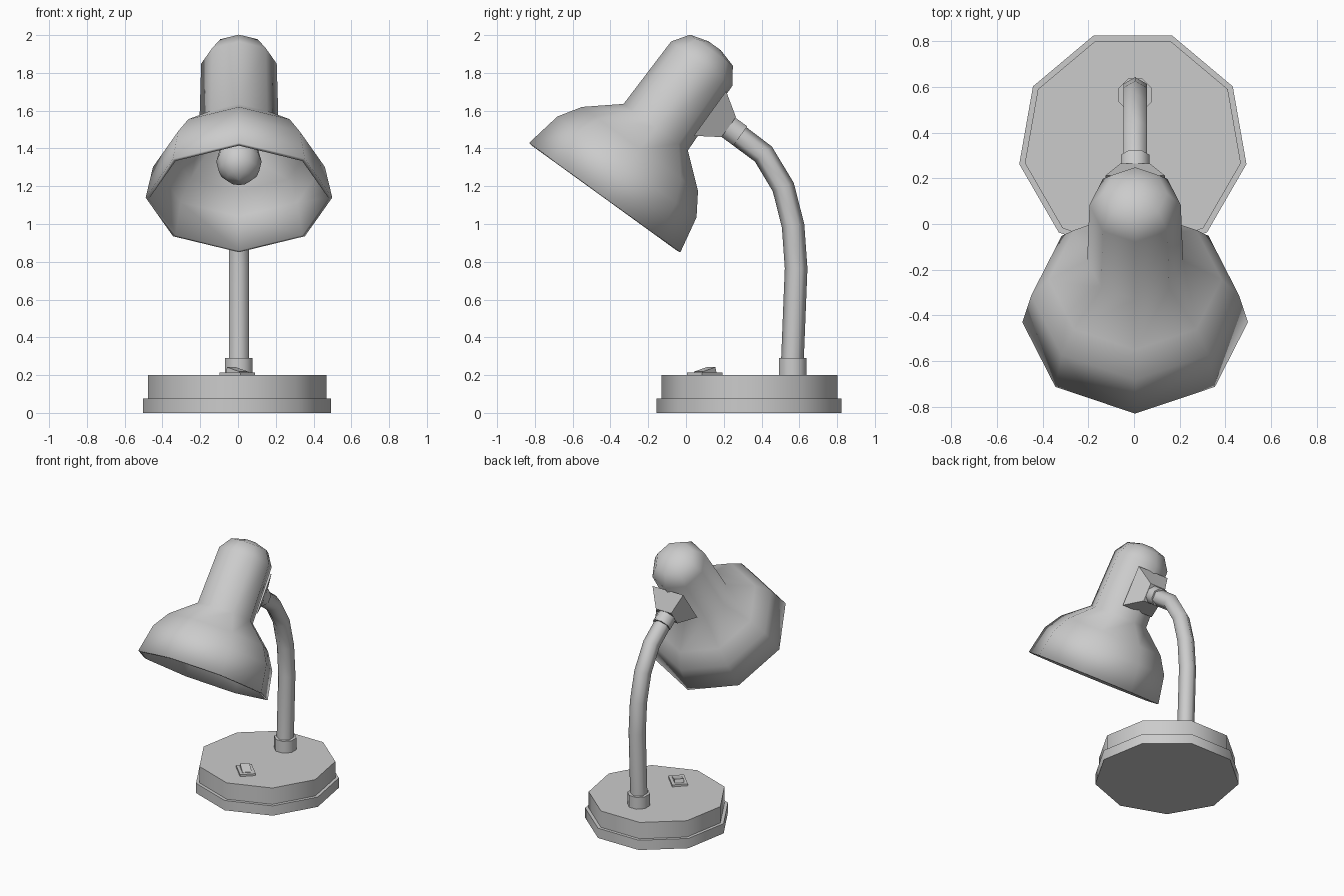
import bpy, bmesh
from math import sin, cos, pi, radians
from mathutils import Matrix, Vector

if "Cube" in bpy.data.objects:
    bpy.data.objects.remove(bpy.data.objects["Cube"])


def finish(name, bm, matrix=Matrix(), angle=50):
    bmesh.ops.remove_doubles(bm, verts=bm.verts, dist=1e-5)
    bmesh.ops.recalc_face_normals(bm, faces=bm.faces)
    me = bpy.data.meshes.new(name)
    bm.to_mesh(me)
    bm.free()
    ob = bpy.data.objects.new(name, me)
    ob.matrix_world = matrix
    bpy.context.collection.objects.link(ob)
    bpy.ops.object.select_all(action='DESELECT')
    ob.select_set(True)
    bpy.context.view_layer.objects.active = ob
    bpy.ops.object.shade_smooth_by_angle(angle=radians(angle))
    return ob


def skin(bm, rings):
    for a, b in zip(rings, rings[1:]):
        for i in range(len(a)):
            j = (i + 1) % len(a)
            bm.faces.new((a[i], a[j], b[j], b[i]))


def lathe(name, profile, sides, matrix=Matrix(), start=-pi / 2, caps=True, angle=50):
    """Spin (radius, height) points around local z."""
    bm = bmesh.new()
    rings = [[bm.verts.new((r * cos(start + 2 * pi * i / sides),
                            r * sin(start + 2 * pi * i / sides), z))
              for i in range(sides)] for r, z in profile]
    skin(bm, rings)
    if caps:
        bm.faces.new(rings[0])
        bm.faces.new(rings[-1])
    return finish(name, bm, matrix, angle)


def hull(name, points, matrix):
    bm = bmesh.new()
    for p in points:
        bm.verts.new(p)
    bmesh.ops.convex_hull(bm, input=bm.verts)
    bmesh.ops.dissolve_limit(bm, angle_limit=0.01, verts=bm.verts, edges=bm.edges)
    return finish(name, bm, matrix, 20)


# Nine-sided stepped base
lathe("base", [(0.505, 0), (0.505, 0.075), (0.48, 0.075), (0.48, 0.2)], 9,
      Matrix.Translation((-0.005, 0.35, 0)), angle=45)

# Tilted frame of the lamp head: local z runs from the rim to the cap
head = Matrix.Translation((0.005, -0.43, 1.14)) @ Matrix.Rotation(radians(-35.9), 4, 'X')

# Eight-sided shade with neck and domed cap, open at the rim
shade = lathe("shade", [(0.494, 0), (0.455, 0.2), (0.379, 0.318), (0.21, 0.46),
                        (0.2, 0.875), (0.14, 0.963), (0.04, 0.992)], 8, head, caps=False)
bm = bmesh.new()
bm.from_mesh(shade.data)
top = [e for e in bm.edges if e.is_boundary and e.verts[0].co.z > 0.9]
bmesh.ops.contextual_create(bm, geom=top)
for f in bm.faces:
    f.smooth = True
bm.to_mesh(shade.data)
bm.free()
wall = shade.modifiers.new("wall", 'SOLIDIFY')
wall.thickness = 0.02
wall.offset = -1

# Bulb and its stem inside the shade
lathe("bulb", [(0.002, 0.11), (0.065, 0.128), (0.108, 0.175), (0.12, 0.235),
               (0.105, 0.3), (0.065, 0.37), (0.055, 0.5)], 12, head)

# Tapered bracket behind the neck
hull("bracket", [(sx * w, y, 0.687 + st * h)
                 for w, y, h in ((0.13, 0.19, 0.146), (0.065, 0.313, 0.065))
                 for sx in (-1, 1) for st in (-1, 1)], head)

# Joint collar between bracket and arm
lathe("joint_collar", [(0.068, 0), (0.068, 0.085)], 8,
      head @ Matrix.Translation((0, 0.305, 0.685)) @ Matrix.Rotation(-pi / 2, 4, 'X'),
      start=pi / 8)

# Curved six-sided arm swept in the y-z plane
path = [Vector((0, y, z)) for y, z in ((0.56, 0.19), (0.583, 0.765), (0.567, 0.99),
        (0.515, 1.195), (0.41, 1.37), (0.25, 1.49))]
bm = bmesh.new()
rings = []
for i, p in enumerate(path):
    t = (path[min(i + 1, len(path) - 1)] - path[max(i - 1, 0)]).normalized()
    n = Vector((0, t.z, -t.y))
    rings.append([bm.verts.new(p + 0.06 * (cos(k * pi / 3) * n
                  + sin(k * pi / 3) * Vector((1, 0, 0)))) for k in range(6)])
skin(bm, rings)
bm.faces.new(rings[0])
bm.faces.new(rings[-1])
finish("arm", bm, Matrix.Translation((0.005, 0, 0)), 65)

# Collar where the arm enters the base
lathe("base_collar", [(0.079, 0.19), (0.079, 0.29)], 8,
      Matrix.Translation((0.005, 0.565, 0)), start=pi / 8)

# Switch plate and rocker, turned 45 degrees on the base
turn = Matrix.Translation((-0.003, 0.1, 0.2)) @ Matrix.Rotation(pi / 4, 4, 'Z')
hull("switch_plate", [(x, y, z) for x in (-0.055, 0.055) for y in (-0.078, 0.078)
                      for z in (-0.01, 0.015)], turn)
hull("switch_rocker", [(x, y, z) for x in (-0.033, 0.033)
                       for y, z in ((-0.05, 0.01), (-0.05, 0.018), (0.0, 0.02),
                                    (0.045, 0.042), (0.055, 0.01))], turn)
